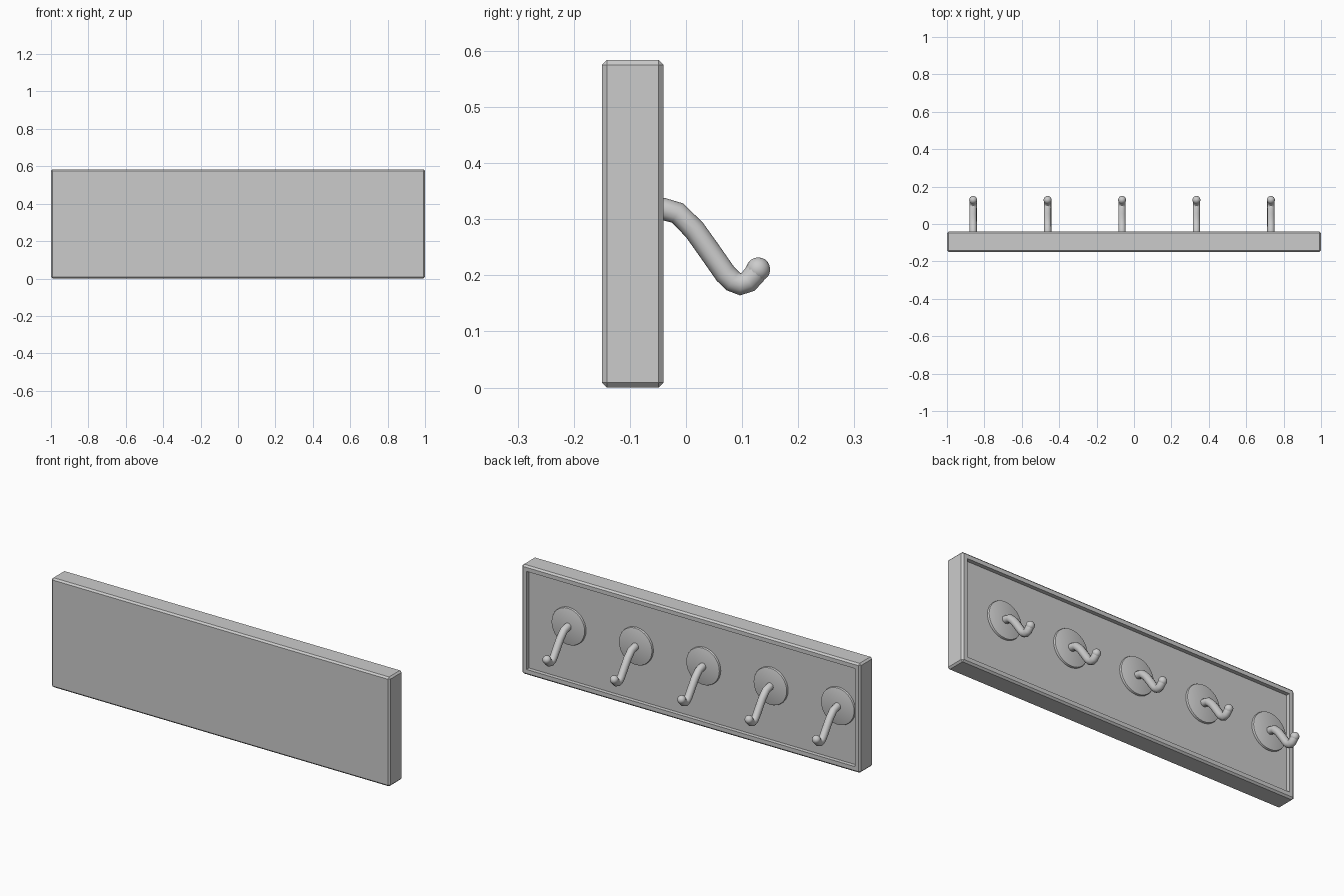
import bpy, bmesh, math
from mathutils import Matrix, Vector

if "Cube" in bpy.data.objects:
    bpy.data.objects.remove(bpy.data.objects["Cube"])

HEIGHT = 0.584
BACK, FRONT = -0.15, -0.04           # y range of the board
FLOOR = -0.061                       # y of the recessed panel
HOOK_Z = 0.319
HOOK_X = [-0.86 + 0.398 * i for i in range(5)]


def make_object(name, bm):
    bmesh.ops.recalc_face_normals(bm, faces=bm.faces)
    mesh = bpy.data.meshes.new(name)
    bm.to_mesh(mesh)
    bm.free()
    obj = bpy.data.objects.new(name, mesh)
    bpy.context.collection.objects.link(obj)
    return obj


def smooth(obj, angle=35):
    bpy.ops.object.select_all(action='DESELECT')
    obj.select_set(True)
    bpy.context.view_layer.objects.active = obj
    bpy.ops.object.shade_smooth_by_angle(angle=math.radians(angle))


def place_copies(obj):
    # One linked copy per hook position
    for i, x in enumerate(HOOK_X):
        item = obj if i == 0 else obj.copy()
        item.location.x = x
        if i:
            bpy.context.collection.objects.link(item)
        item.name = f"{obj.name.split('_1')[0]}_{i + 1}"


# Chamfered board with a recessed panel on the hook side
bm = bmesh.new()
size = Vector((2.0, FRONT - BACK, HEIGHT))
center = Vector((0, (FRONT + BACK) / 2, HEIGHT / 2))
bmesh.ops.create_cube(bm, size=1, matrix=Matrix.Translation(center) @ Matrix.Diagonal(size).to_4x4())
bmesh.ops.bevel(bm, geom=bm.edges[:], offset=0.009, segments=1, affect='EDGES')
bm.normal_update()
panel = max(bm.faces, key=lambda f: f.calc_center_median().y)
bmesh.ops.inset_region(bm, faces=[panel], thickness=0.03)
walls = bmesh.ops.extrude_discrete_faces(bm, faces=[panel])
bmesh.ops.translate(bm, verts=walls['faces'][0].verts[:], vec=(0, FLOOR - FRONT, 0))
make_object("board", bm)

# Round mounting plates with a bevelled rim
bm = bmesh.new()
turn = Matrix.Translation((0, FLOOR + 0.004, HOOK_Z)) @ Matrix.Rotation(-math.pi / 2, 4, 'X')
bmesh.ops.create_cone(bm, cap_ends=True, segments=32, radius1=0.099, radius2=0.099,
                      depth=0.016, matrix=turn)
rim = [e for e in bm.edges if all(v.co.y > FLOOR + 0.008 for v in e.verts)]
bmesh.ops.bevel(bm, geom=rim, offset=0.005, segments=2, profile=0.5, affect='EDGES')
plate = make_object("mounting_plate_1", bm)
smooth(plate)
place_copies(plate)

# Bent round hooks swept along a side profile (y, z)
path = [(-0.062, 0.321), (-0.04, 0.318), (-0.015, 0.311), (0.015, 0.281), (0.04, 0.246),
        (0.07, 0.203), (0.083, 0.19), (0.097, 0.184), (0.111, 0.189), (0.121, 0.2),
        (0.128, 0.211)]
curve = bpy.data.curves.new("hook_path", 'CURVE')
curve.dimensions = '3D'
curve.bevel_depth = 0.0198
curve.bevel_resolution = 4
curve.use_fill_caps = True
spline = curve.splines.new('POLY')
spline.points.add(len(path) - 1)
for point, (y, z) in zip(spline.points, path):
    point.co = (0, y, z, 1)
hook = bpy.data.objects.new("hook_1", curve)
bpy.context.collection.objects.link(hook)
bpy.ops.object.select_all(action='DESELECT')
hook.select_set(True)
bpy.context.view_layer.objects.active = hook
bpy.ops.object.convert(target='MESH')
hook = bpy.context.view_layer.objects.active
smooth(hook, 50)
place_copies(hook)

# Rounded hook tips
bm = bmesh.new()
bmesh.ops.create_uvsphere(bm, u_segments=16, v_segments=10, radius=0.0215,
                          matrix=Matrix.Translation((0, 0.1285, 0.2105)))
tip = make_object("hook_tip_1", bm)
smooth(tip, 50)
place_copies(tip)
